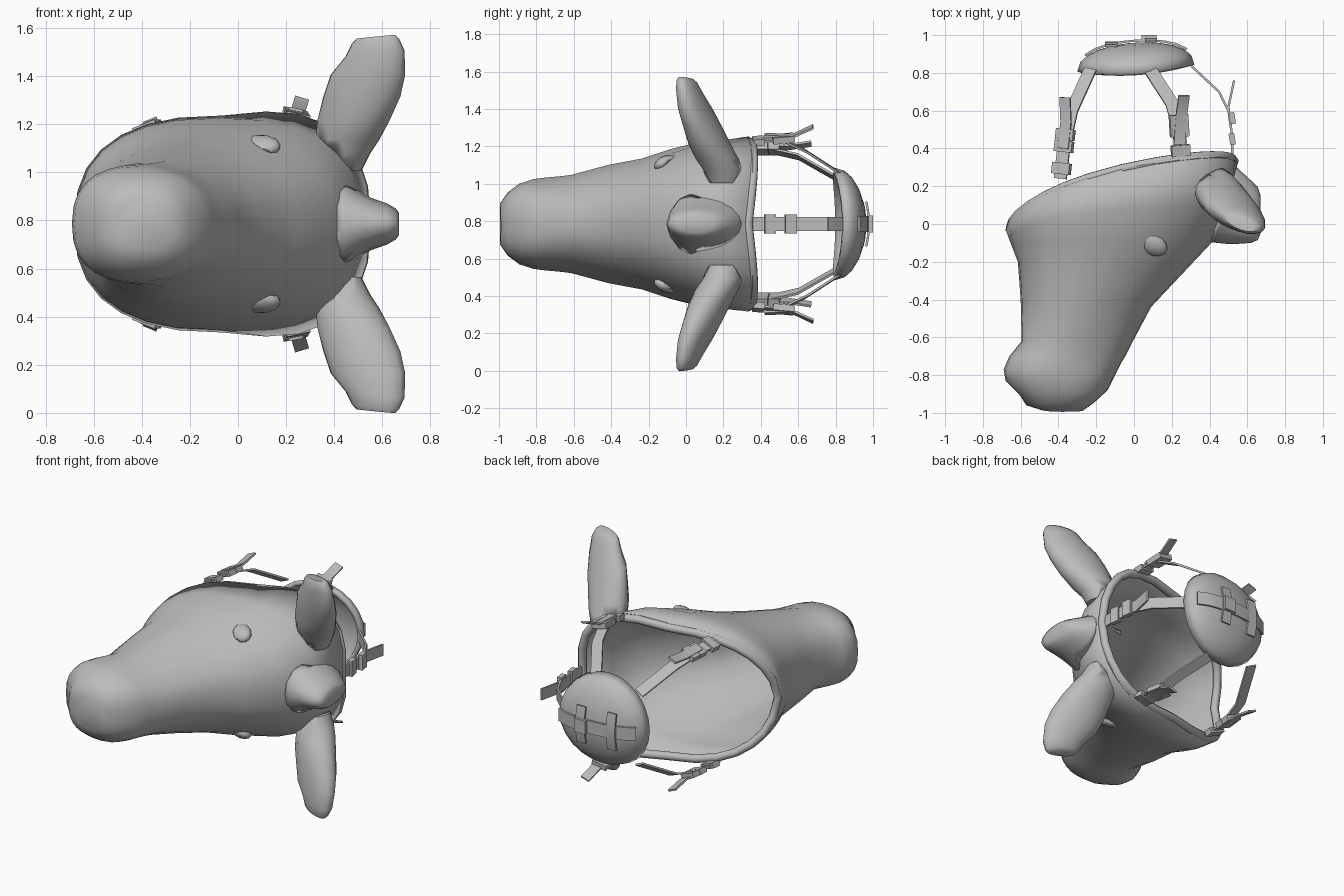
import bpy, bmesh, math
from mathutils import Vector

MID = 0.785  # height of the mirror plane: the head lies on its side

cube = bpy.data.objects.get("Cube")
if cube:
    bpy.data.objects.remove(cube, do_unlink=True)

grey = bpy.data.materials.new("plain_grey")
grey.use_nodes = True
grey.diffuse_color = (0.5, 0.5, 0.5, 1)
grey.node_tree.nodes["Principled BSDF"].inputs["Base Color"].default_value = (0.5, 0.5, 0.5, 1)


def finish(obj, angle=50):
    obj.data.materials.clear()
    obj.data.materials.append(grey)
    bpy.ops.object.select_all(action="DESELECT")
    obj.select_set(True)
    bpy.context.view_layer.objects.active = obj
    bpy.ops.object.shade_smooth_by_angle(angle=math.radians(angle))
    return obj


def loft(name, rings, cap_end=True, angle=50):
    """Skin a list of equal-sized rings."""
    bm = bmesh.new()
    rows = [[bm.verts.new(p) for p in ring] for ring in rings]
    n = len(rows[0])
    for a, b in zip(rows, rows[1:]):
        for i in range(n):
            j = (i + 1) % n
            bm.faces.new((a[i], a[j], b[j], b[i]))
    bm.faces.new(rows[0])
    if cap_end:
        bm.faces.new(rows[-1])
    bmesh.ops.recalc_face_normals(bm, faces=bm.faces)
    mesh = bpy.data.meshes.new(name)
    bm.to_mesh(mesh)
    bm.free()
    obj = bpy.data.objects.new(name, mesh)
    bpy.context.collection.objects.link(obj)
    return finish(obj, angle)


def head_ring(jaw, brow, width, bow, taper, n=28):
    """Rounded section between a jaw point and a brow point, narrower at the brow."""
    ring = []
    for i in range(n):
        a = math.tau * i / n
        c, s = math.cos(a), math.sin(a)
        u = math.copysign(abs(c) ** 0.8, c)
        v = math.copysign(abs(s) ** 0.8, s) * (1 - taper * max(0, u))
        t = (1 + u) / 2
        bulge = bow * math.sqrt(max(0, 1 - u * u)) * (1 - 0.28 * u)
        ring.append(Vector((jaw[0] + (brow[0] - jaw[0]) * t,
                            jaw[1] + (brow[1] - jaw[1]) * t + bulge,
                            MID + width * v)))
    return ring


def oval(center, a, b, n=16):
    c, a, b = Vector(center), Vector(a), Vector(b)
    return [c + a * math.cos(math.tau * i / n) + b * math.sin(math.tau * i / n) for i in range(n)]


# Hollow head, from the muzzle tip to the open back
sections = [
    ((-0.50, -0.98), (-0.27, -0.988), 0.11, -0.01, 0),
    ((-0.57, -0.96), (-0.21, -0.945), 0.17, 0, 0),
    ((-0.605, -0.905), (-0.14, -0.88), 0.215, 0, 0.05),
    ((-0.68, -0.83), (-0.10, -0.80), 0.24, 0, 0.1),
    ((-0.69, -0.77), (-0.07, -0.74), 0.248, 0, 0.15),
    ((-0.66, -0.70), (-0.04, -0.69), 0.253, 0, 0.2),
    ((-0.595, -0.62), (0.0, -0.61), 0.262, 0, 0.25),
    ((-0.60, -0.40), (0.09, -0.44), 0.315, 0, 0.28),
    ((-0.615, -0.20), (0.25, -0.27), 0.35, 0, 0.22),
    ((-0.65, -0.11), (0.41, -0.10), 0.40, 0.02, 0.15),
    ((-0.665, -0.07), (0.51, 0.08), 0.44, 0.07, 0),
    ((-0.68, -0.03), (0.55, 0.335), 0.45, 0.14, -0.2),
]
head_rings = [head_ring(*s) for s in sections]
head = loft("head", head_rings, cap_end=False)
shell = head.modifiers.new("shell", "SOLIDIFY")
shell.thickness = 0.03
shell.offset = -1

# Closed copy of the head that trims the parts growing out of it
hub = sum(head_rings[-1], Vector()) / len(head_rings[-1])
trimmer = loft("head_trimmer", head_rings + [[hub.lerp(p, 0.1) for p in head_rings[-1]]])
trimmer.hide_render = True


def trim(obj):
    cut = obj.modifiers.new("trim", "BOOLEAN")
    cut.operation = "DIFFERENCE"
    cut.object = trimmer
    bpy.context.view_layer.objects.active = obj
    bpy.ops.object.modifier_apply(modifier=cut.name)


# Rolled rim around the opening
curve = bpy.data.curves.new("rim", "CURVE")
curve.dimensions = "3D"
curve.bevel_depth = 0.026
curve.bevel_resolution = 2
path = curve.splines.new("POLY")
points = head_ring((-0.655, -0.028), (0.528, 0.332), 0.426, 0.14, -0.2)
path.points.add(len(points) - 1)
for p, co in zip(path.points, points):
    p.co = (*co, 1)
path.use_cyclic_u = True
rim = bpy.data.objects.new("rim", curve)
bpy.context.collection.objects.link(rim)
bpy.ops.object.select_all(action="DESELECT")
rim.select_set(True)
bpy.context.view_layer.objects.active = rim
bpy.ops.object.convert(target="MESH")
finish(bpy.context.object)

# Knob on top of the head
knob = [(0.36, 0.11, 0.20, 0.21), (0.44, 0.11, 0.21, 0.18), (0.49, 0.105, 0.21, 0.145),
        (0.55, 0.095, 0.20, 0.11), (0.62, 0.065, 0.165, 0.085), (0.655, 0.055, 0.14, 0.065),
        (0.67, 0.05, 0.10, 0.045)]
trim(loft("poll_knob", [oval((x, y, MID), (0, hy, 0), (0, 0, hz)) for x, y, hy, hz in knob]))

# Ears and brow ridges on both sides
ear = [(0.22, 0.41, 0.21, 0.10, 0.09), (0.29, 0.43, 0.20, 0.115, 0.10),
       (0.35, 0.455, 0.165, 0.13, 0.105), (0.43, 0.48, 0.125, 0.15, 0.10),
       (0.53, 0.515, 0.085, 0.16, 0.088), (0.62, 0.54, 0.048, 0.155, 0.075),
       (0.71, 0.57, 0.018, 0.122, 0.058), (0.76, 0.572, 0.005, 0.098, 0.045),
       (0.778, 0.572, 0.0, 0.08, 0.03)]
for side, label in ((1, "upper"), (-1, "lower")):
    rings = []
    for h, x, y, half, thick in ear:
        tilt = 0.1 if h > 0.65 else 0
        rings.append(oval((x, y, MID + side * h), (half, -0.35 * half, side * half * tilt),
                          (0.3 * thick, thick, 0)))
    trim(loft(label + "_ear", rings))
    bpy.ops.mesh.primitive_uv_sphere_add(segments=14, ring_count=8, radius=1,
                                         location=(0.085, -0.10, MID + side * 0.32),
                                         rotation=(side * 0.5, 0, -0.5))
    brow = bpy.context.object
    brow.name = label + "_brow"
    brow.scale = (0.10, 0.065, 0.045)
    finish(brow)
    trim(brow)
bpy.data.objects.remove(trimmer, do_unlink=True)


def strap(name, path, across, width=0.07, thick=0.012):
    """Flat band along a path, its width lying along one direction."""
    pts = [Vector(p) for p in path]
    rings = []
    for i, p in enumerate(pts):
        run = (pts[min(i + 1, len(pts) - 1)] - pts[max(i - 1, 0)]).normalized()
        w = Vector(across)
        w = (w - run * w.dot(run)).normalized()
        n = run.cross(w) * thick / 2
        w *= width / 2
        rings.append([p + w + n, p - w + n, p - w - n, p + w - n])
    return loft(name, rings, angle=30)


# Side straps with buckle and loose tail, mirrored above and below
for s, label in ((1, "upper"), (-1, "lower")):
    def at(x, y, h):
        return (x, y, MID + s * h)
    for where, route, tail, across in (
        ("jaw", [at(-0.39, 0.24, 0.40), at(-0.37, 0.42, 0.40), at(-0.33, 0.60, 0.36), at(-0.23, 0.82, 0.235)],
         [at(-0.375, 0.40, 0.42), at(-0.36, 0.54, 0.41), at(-0.365, 0.67, 0.43)], (1, -0.1, 0.4 * s)),
        ("crown", [at(0.25, 0.34, 0.44), at(0.24, 0.50, 0.455), at(0.20, 0.64, 0.39), at(0.09, 0.81, 0.28)],
         [at(0.24, 0.42, 0.475), at(0.25, 0.57, 0.47), at(0.265, 0.68, 0.52)], (1, 0.2, -0.2 * s)),
    ):
        name = f"{label}_{where}"
        strap(name + "_strap", route, across)
        strap(name + "_tail", tail, across, 0.06)
        a, b = Vector(route[0]), Vector(route[1])
        for k, f in enumerate((0.3, 0.95, 1.3)):
            c = a.lerp(b, f)
            d = (b - a).normalized() * 0.03
            strap(f"{name}_buckle_{k + 1}", [c - d, c + d], across, 0.1, 0.035)

# Centre strap over the crown
centre = [(0.52, 0.34, MID), (0.52, 0.46, MID), (0.50, 0.60, MID), (0.45, 0.70, MID), (0.30, 0.84, MID)]
strap("centre_strap", centre, (0, 0, 1), 0.075)
strap("centre_tail", [(0.525, 0.42, MID), (0.50, 0.62, MID), (0.53, 0.76, MID)], (0, 0, 1), 0.075)
for k, y in enumerate((0.45, 0.56)):
    strap(f"centre_buckle_{k + 1}", [(0.525, y - 0.03, MID), (0.515, y + 0.03, MID)], (0, 0, 1), 0.1, 0.03)


def pad_y(x, h):
    """Back surface of the domed pad, its edge dipping above and below."""
    u = (x - 0.01) / 0.31
    r = min(1, math.hypot(u, h / 0.3))
    return 0.795 + 0.06 * x + 0.03 * u * u + 0.165 * math.sqrt(max(0, 1 - r * r))


# Domed pad at the back of the harness
rings = []
for r in (0.12, 0.4, 0.65, 0.83, 0.95, 1.0):
    ring = []
    for i in range(24):
        a = math.tau * i / 24
        x, h = 0.01 + 0.31 * r * math.cos(a), 0.3 * r * math.sin(a)
        ring.append((x, pad_y(x, h), MID + h))
    rings.append(ring)
pad = loft("back_pad", rings, cap_end=False)
shell = pad.modifiers.new("shell", "SOLIDIFY")
shell.thickness = 0.03
shell.offset = -1

# Bands crossing the pad
strap("pad_band", [(x / 100, pad_y(x / 100, 0) + 0.01, MID) for x in range(-26, 30, 6)], (0, 0, 1), 0.085, 0.012)
for k, x in enumerate((-0.12, 0.09)):
    strap(f"pad_cross_band_{k + 1}",
          [(x, pad_y(x, h / 100) + 0.016, MID + h / 100) for h in range(-12, 13, 4)], (1, 0, 0), 0.065, 0.012)
strap("pad_buckle", [(0.04, 0.987, MID), (0.12, 0.987, MID)], (0, 0, 1), 0.09, 0.025)
